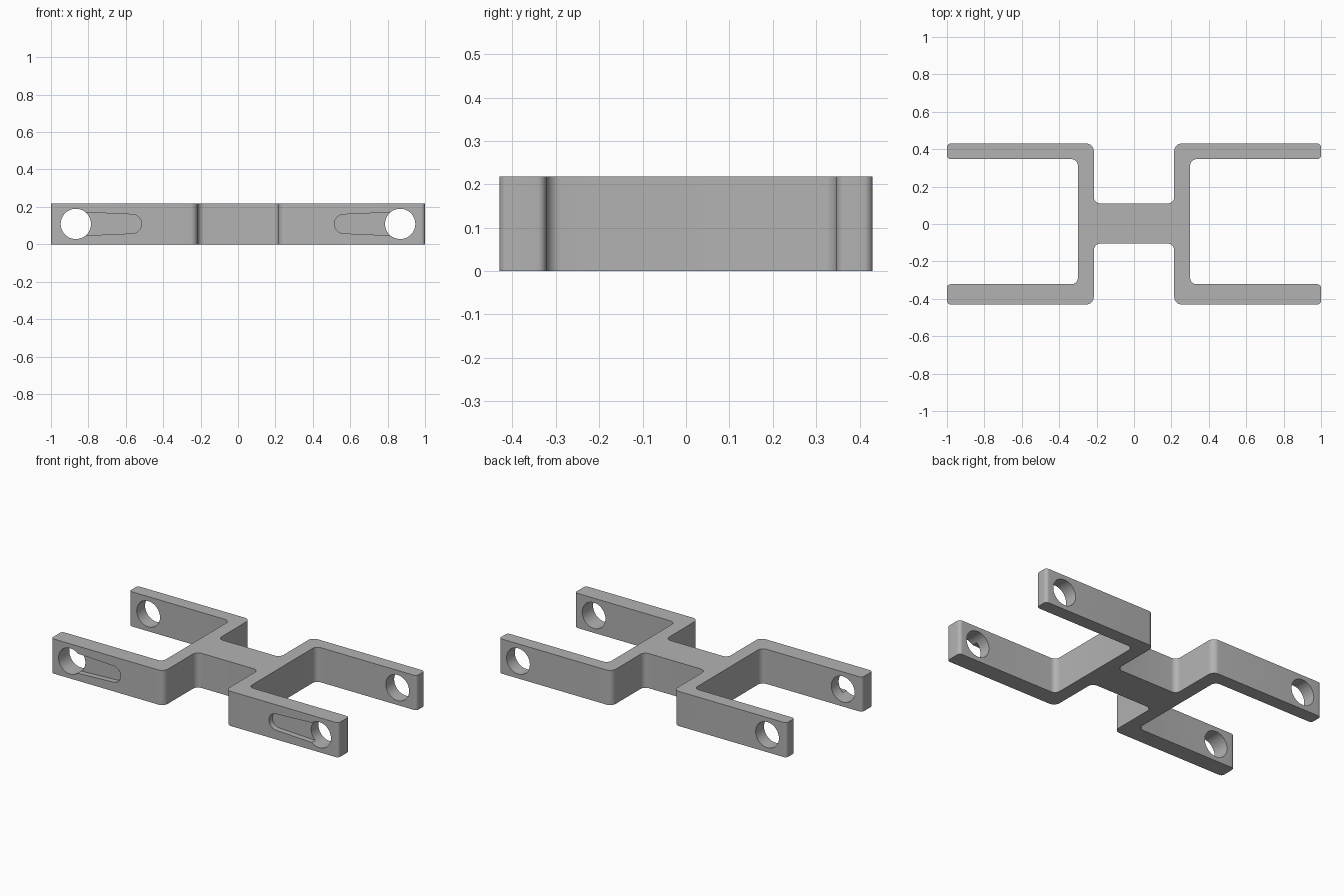
import bpy, bmesh, math
from mathutils import Vector

if "Cube" in bpy.data.objects:
    bpy.data.objects.remove(bpy.data.objects["Cube"])

HEIGHT = 0.218
MID = HEIGHT / 2

grey = bpy.data.materials.new("grey plastic")
grey.diffuse_color = (0.45, 0.45, 0.45, 1)
grey.use_nodes = True
grey.node_tree.nodes["Principled BSDF"].inputs["Base Color"].default_value = grey.diffuse_color


def rounded(corners, steps=8):
    """Turn (x, y, radius) corners into an outline with filleted corners."""
    out = []
    for i, (x, y, r) in enumerate(corners):
        p = Vector((x, y))
        a = (Vector(corners[i - 1][:2]) - p).normalized()
        b = (Vector(corners[(i + 1) % len(corners)][:2]) - p).normalized()
        start, end, centre = p + a * r, p + b * r, p + (a + b) * r
        for k in range(steps + 1):
            t = k / steps * math.pi / 2
            out.append(centre + (start - centre) * math.cos(t) + (end - centre) * math.sin(t))
    return out


def prism(name, outline, vector):
    """Extrude a closed 3D outline along a vector."""
    bm = bmesh.new()
    face = bm.faces.new([bm.verts.new(p) for p in outline])
    ext = bmesh.ops.extrude_face_region(bm, geom=[face])
    moved = [g for g in ext["geom"] if isinstance(g, bmesh.types.BMVert)]
    bmesh.ops.translate(bm, verts=moved, vec=vector)
    bmesh.ops.recalc_face_normals(bm, faces=bm.faces)
    mesh = bpy.data.meshes.new(name)
    bm.to_mesh(mesh)
    bm.free()
    mesh.materials.append(grey)
    obj = bpy.data.objects.new(name, mesh)
    bpy.context.collection.objects.link(obj)
    return obj


# H-shaped bracket outline: right half, then mirrored to the left
right = [
    (0.215, -0.105, 0.035), (0.215, -0.43, 0.04), (1.0, -0.43, 0.02),
    (1.0, -0.322, 0.02), (0.30, -0.322, 0.035), (0.30, 0.347, 0.035),
    (1.0, 0.347, 0.02), (1.0, 0.43, 0.02), (0.215, 0.43, 0.04), (0.215, 0.11, 0.035),
]
left = [(-x, y, r) for x, y, r in reversed(right)]
outline = [(p.x, p.y, 0) for p in rounded(right + left)]
bracket = prism("bracket", outline, (0, 0, HEIGHT))


def cut(cutter):
    cutter.hide_render = True
    cutter.hide_set(True)
    mod = bracket.modifiers.new(cutter.name, "BOOLEAN")
    mod.operation = "DIFFERENCE"
    mod.solver = "EXACT"
    mod.object = cutter


for side, label in ((-1, "left"), (1, "right")):
    # Round hole through the front and back arms
    circle = [(side * 0.867 + 0.081 * math.cos(k * math.tau / 48), -0.6,
               MID + 0.081 * math.sin(k * math.tau / 48)) for k in range(48)]
    cut(prism(label + "_hole_cutter", circle, (0, 1.2, 0)))
    # Tapered round-ended recess in the front face, running into the hole
    slot = [(side * 0.867, -0.5, MID + 0.064), (side * 0.867, -0.5, MID - 0.064)]
    for k in range(17):
        a = -math.pi / 2 + k * math.pi / 16
        slot.append((side * (0.567 - 0.051 * math.cos(a)), -0.5, MID + 0.051 * math.sin(a)))
    cut(prism(label + "_recess_cutter", slot, (0, 0.105, 0)))

# Bake the cuts, remove the cutters and smooth the rounded corners
bpy.ops.object.select_all(action="DESELECT")
bpy.context.view_layer.objects.active = bracket
bracket.select_set(True)
for mod in list(bracket.modifiers):
    cutter = mod.object
    bpy.ops.object.modifier_apply(modifier=mod.name)
    bpy.data.objects.remove(cutter)
bpy.ops.object.shade_smooth_by_angle(angle=math.radians(30))
